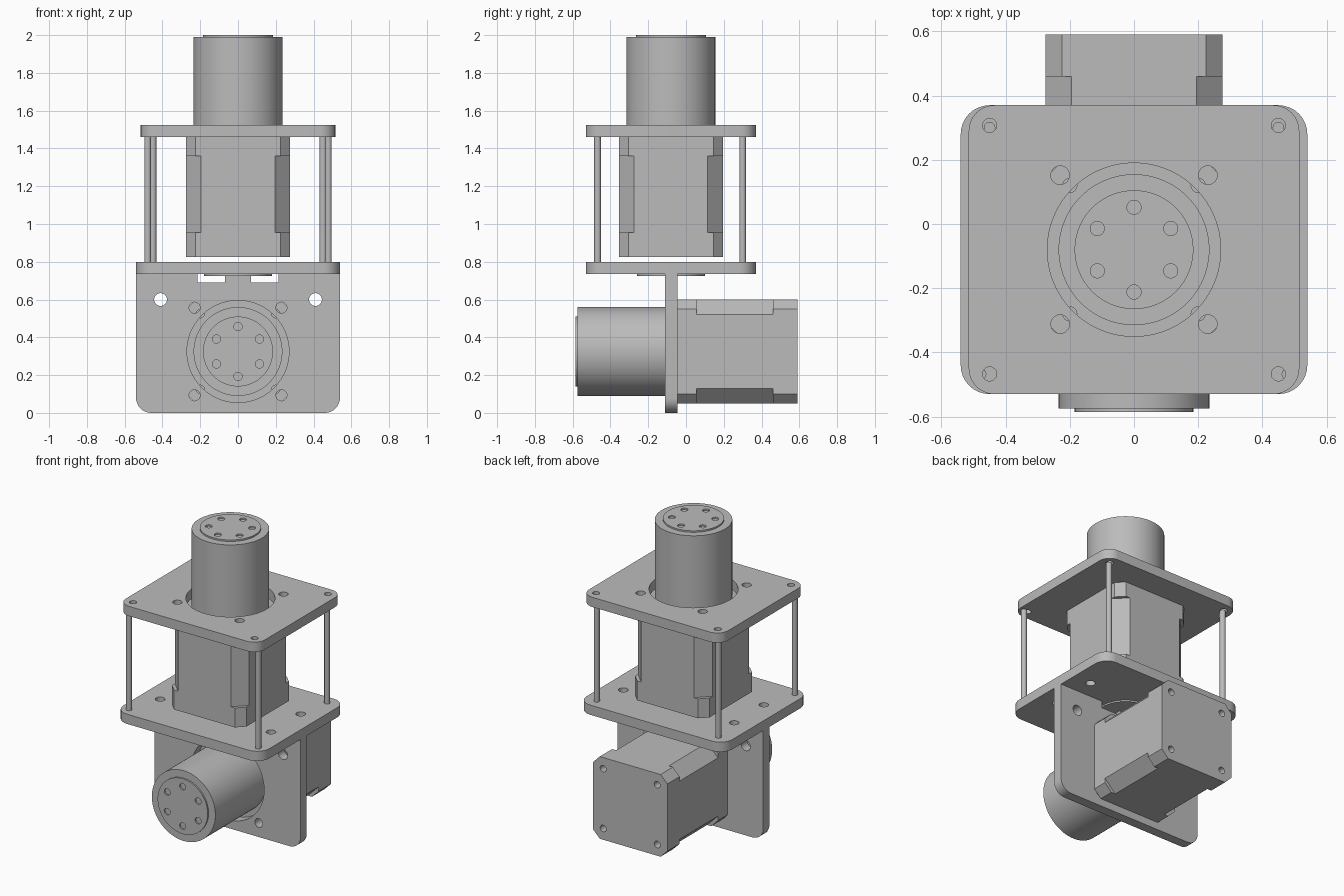
import bpy, bmesh
from math import sin, cos, pi, radians
from mathutils import Matrix

cube = bpy.data.objects.get("Cube")
if cube:
    bpy.data.objects.remove(cube)

COLOUR = (0.5, 0.5, 0.5, 1)
metal = bpy.data.materials.new("plain grey metal")
metal.use_nodes = True
metal.diffuse_color = COLOUR
metal.node_tree.nodes["Principled BSDF"].inputs["Base Color"].default_value = COLOUR


def circle(x, y, r, n=48):
    return [(x + r * cos(2 * pi * i / n), y + r * sin(2 * pi * i / n)) for i in range(n)]


def rounded_rect(x, y0, y1, r_low, r_high, n=8):
    """Rectangle from -x to x and y0 to y1, with radii for its low and high corners."""
    pts = []
    for sx, sy, start in ((1, -1, -90), (1, 1, 0), (-1, 1, 90), (-1, -1, 180)):
        r = r_low if sy < 0 else r_high
        if r == 0:
            pts.append((sx * x, y0 if sy < 0 else y1))
            continue
        cx, cy = sx * (x - r), (y0 + r if sy < 0 else y1 - r)
        for i in range(n + 1):
            a = radians(start + 90 * i / n)
            pts.append((cx + r * cos(a), cy + r * sin(a)))
    return pts


def box(x0, x1, y0, y1):
    return [(x0, y0), (x1, y0), (x1, y1), (x0, y1)]


def corners(x, y):
    return [(sx * x, sy * y) for sx in (-1, 1) for sy in (-1, 1)]


def make(name, prisms):
    """One object from (profile, z0, z1) prisms."""
    bm = bmesh.new()
    for profile, z0, z1 in prisms:
        low = [bm.verts.new((x, y, z0)) for x, y in profile]
        high = [bm.verts.new((x, y, z1)) for x, y in profile]
        bm.faces.new(low[::-1])
        bm.faces.new(high)
        for i in range(len(low)):
            j = (i + 1) % len(low)
            bm.faces.new((low[i], low[j], high[j], high[i]))
    mesh = bpy.data.meshes.new(name)
    bm.to_mesh(mesh)
    bm.free()
    mesh.materials.append(metal)
    ob = bpy.data.objects.new(name, mesh)
    bpy.context.collection.objects.link(ob)
    return ob


def part(name, profile, z0, z1, frame, cuts=()):
    """Extruded profile with cut prisms removed, placed in a frame."""
    ob = make(name, [(profile, z0, z1)])
    bpy.ops.object.select_all(action='DESELECT')
    bpy.context.view_layer.objects.active = ob
    ob.select_set(True)
    if cuts:
        cutter = make("cutter", cuts)
        cutter.hide_render = True
        mod = ob.modifiers.new("cut", 'BOOLEAN')
        mod.operation, mod.solver, mod.object = 'DIFFERENCE', 'EXACT', cutter
        bpy.ops.object.modifier_apply(modifier=mod.name)
        bpy.data.objects.remove(cutter)
    ob.matrix_world = frame
    bpy.ops.object.shade_smooth_by_angle(angle=radians(30))
    return ob


def holes(points, r, z0, z1, n=24):
    return [(circle(x, y, r, n), z0, z1) for x, y in points]


def gear_motor(label, frame):
    """Square motor below local zero, round gearbox above it."""
    h, c = 0.275, 0.05
    octagon = [(h - c, -h), (h, c - h), (h, h - c), (h - c, h),
               (c - h, h), (-h, h - c), (-h, c - h), (c - h, -h)]
    # Deeper chamfers along the middle of the four edges
    notches = []
    for sx, sy in corners(1, 1):
        tri = [(sx * 0.17, sy * 0.3), (sx * 0.3, sy * 0.17), (sx * 0.4, sy * 0.4)]
        notches.append((tri if sx * sy < 0 else tri[::-1], -0.505, -0.10))
    notches = [(p if sum(p[i][0] * p[(i + 1) % 3][1] - p[(i + 1) % 3][0] * p[i][1]
                         for i in range(3)) > 0 else p[::-1], a, b) for p, a, b in notches]
    screws = corners(0.2, 0.2)
    part(label + "_motor_body", octagon, -0.635, 0, frame,
         notches + holes(screws, 0.022, -0.7, -0.58) + holes(screws, 0.022, -0.05, 0.1))
    ring = [(0.132 * sin(i * pi / 3), 0.132 * cos(i * pi / 3)) for i in range(6)]
    part(label + "_gearbox", circle(0, 0, 0.235, 96), -0.005, 0.53, frame)
    part(label + "_output_flange", circle(0, 0, 0.185, 96), 0.53, 0.54, frame,
         holes(ring, 0.022, 0.5, 0.6))


T = 0.065  # plate thickness
upper = Matrix.Translation((0, -0.08, 1.46))
lower = Matrix.Translation((0, -0.08, 0.735))
front = Matrix.Translation((0, -0.045, 0.325)) @ Matrix.Rotation(pi / 2, 4, 'X')

gear_motor("upper", upper)
gear_motor("lower", front)

# Motor opening and mounting holes shared by two plates
mount = [(circle(0, 0, 0.27, 96), -0.1, 0.2)] + holes(corners(0.23, 0.232), 0.029, -0.1, 0.2)

part("upper_plate", rounded_rect(0.515, -0.45, 0.45, 0.08, 0.08), 0, T, upper,
     mount + holes(corners(0.45, 0.387), 0.022, -0.1, 0.2))

part("lower_plate", rounded_rect(0.54, -0.45, 0.45, 0.09, 0.09), 0, T, lower,
     holes(corners(0.41, 0.157), 0.03, -0.1, 0.2))
part("lower_plate_disc", circle(0, 0, 0.18, 64), -0.01, 0, lower)

slots = [(box(0.07, 0.215, 0.365, 0.5), -0.1, 0.2),
         (box(-0.215, -0.07, 0.365, 0.5), -0.1, 0.2)]
part("front_plate", rounded_rect(0.54, -0.325, 0.41, 0.08, 0), 0, T, front,
     mount + slots + holes([(-0.41, 0.275), (0.41, 0.275)], 0.034, -0.1, 0.2))

# Support rods between the horizontal plates
for side, s in (("right", -1), ("left", 1)):
    for end, x, y in (("front", 0.478, -0.388), ("back", 0.45, 0.38)):
        part(f"{end}_{side}_rod", circle(s * x, y, 0.018, 24), T, 0.725, lower)
